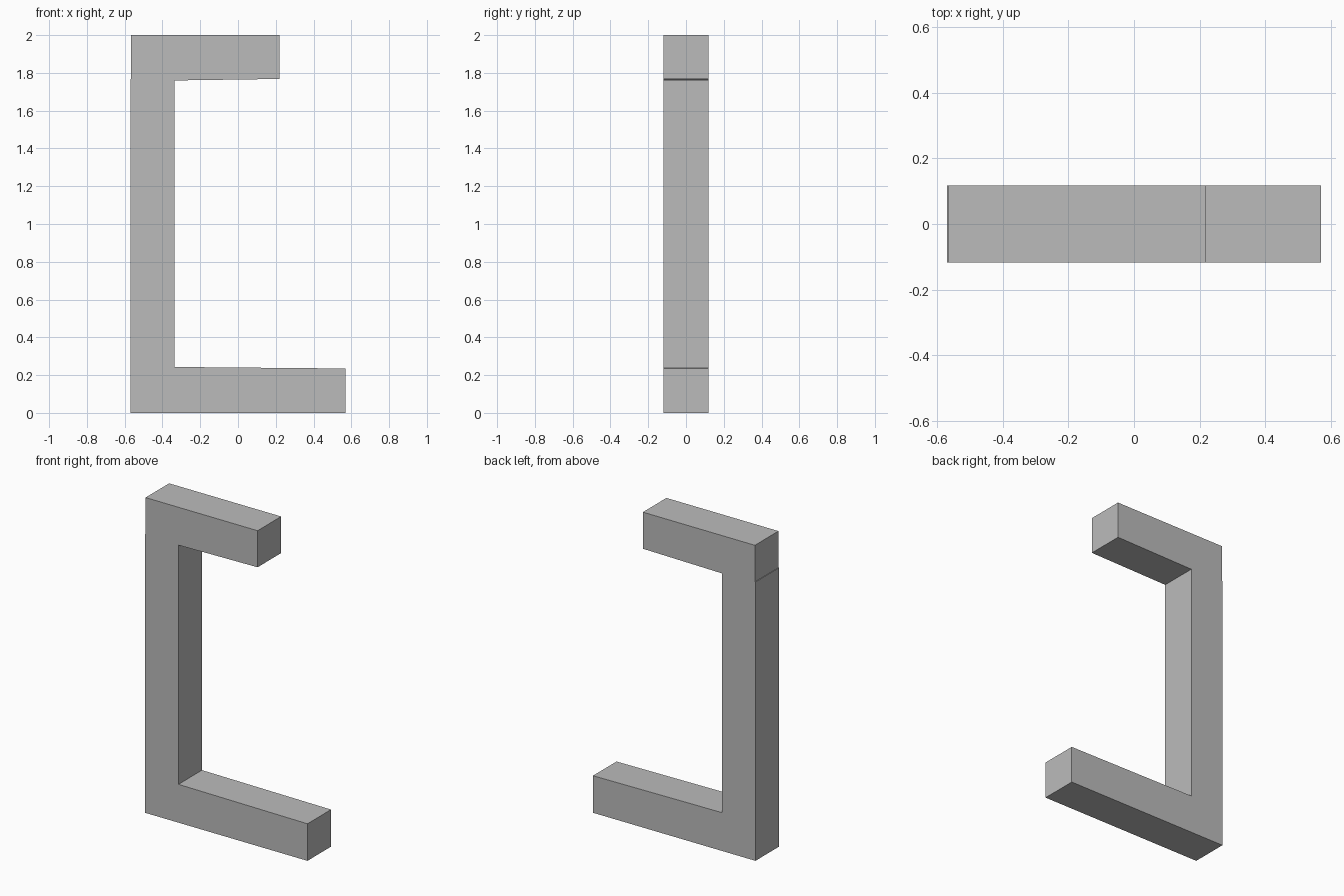
import bpy
import bmesh

cube = bpy.data.objects.get("Cube")
if cube:
    bpy.data.objects.remove(cube, do_unlink=True)

# Plain grey finish
grey = bpy.data.materials.new("plain_grey")
grey.use_nodes = True
colour = (0.5, 0.5, 0.5, 1.0)
grey.diffuse_color = colour
grey.node_tree.nodes["Principled BSDF"].inputs["Base Color"].default_value = colour

# Outline of the bracket: long foot, upright post, short top arm
outline = [
    (-0.57, 0), (0.57, 0), (0.57, 0.235), (-0.335, 0.243),
    (-0.335, 1.76), (0.22, 1.768), (0.22, 2), (-0.566, 2),
    (-0.566, 1.768), (-0.57, 1.768),
]
half_depth = 0.118

# Extrude the outline from front to back
bm = bmesh.new()
front = bm.faces.new([bm.verts.new((x, -half_depth, z)) for x, z in outline])
extruded = bmesh.ops.extrude_face_region(bm, geom=[front])["geom"]
back_verts = [v for v in extruded if isinstance(v, bmesh.types.BMVert)]
bmesh.ops.translate(bm, verts=back_verts, vec=(0, 2 * half_depth, 0))
bmesh.ops.recalc_face_normals(bm, faces=bm.faces)

mesh = bpy.data.meshes.new("bracket")
bm.to_mesh(mesh)
bm.free()
mesh.materials.append(grey)
bracket = bpy.data.objects.new("bracket", mesh)
bpy.context.collection.objects.link(bracket)
